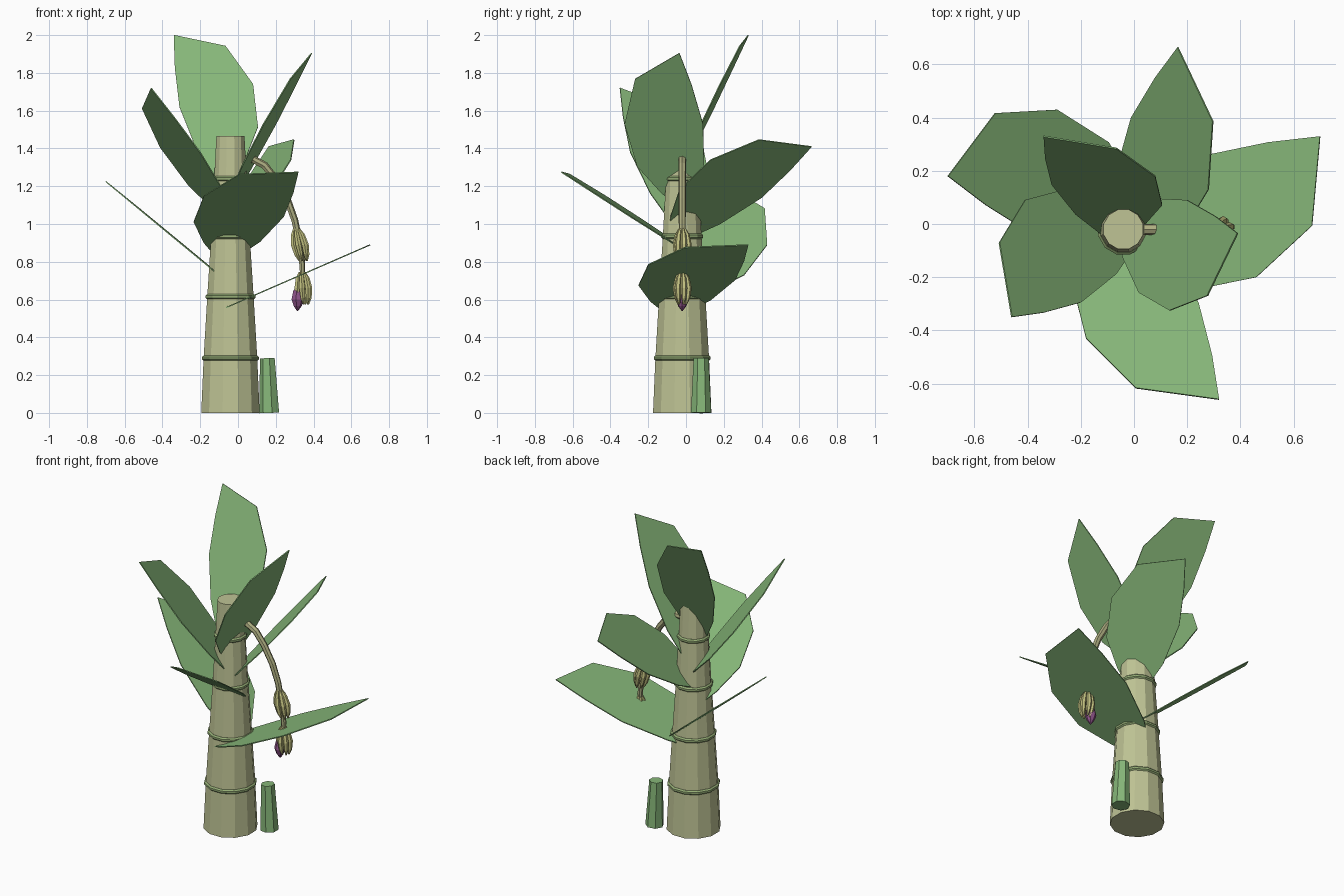
import bpy, bmesh, math
from mathutils import Vector

if "Cube" in bpy.data.objects:
    bpy.data.objects.remove(bpy.data.objects["Cube"])


def material(name, rgb):
    m = bpy.data.materials.new(name)
    m.diffuse_color = (*rgb, 1)
    m.use_nodes = True
    m.node_tree.nodes["Principled BSDF"].inputs["Base Color"].default_value = m.diffuse_color
    return m


BARK = material("bark", (0.52, 0.55, 0.30))
RING = material("ring_green", (0.30, 0.42, 0.18))
LEAF = material("leaf_green", (0.24, 0.47, 0.19))
FRUIT = material("fruit", (0.55, 0.54, 0.22))
STEM = material("stem", (0.42, 0.42, 0.22))
BUD = material("bud_purple", (0.28, 0.09, 0.26))


def finish(name, bm, mat):
    bmesh.ops.recalc_face_normals(bm, faces=bm.faces)
    me = bpy.data.meshes.new(name)
    bm.to_mesh(me)
    bm.free()
    me.materials.append(mat)
    ob = bpy.data.objects.new(name, me)
    bpy.context.collection.objects.link(ob)
    return ob


def add_tube(bm, path, radii, sides):
    """Loft of polygon rings along a path lying near a vertical plane, with closed ends."""
    pts = [Vector(p) for p in path]
    rings = []
    for i, p in enumerate(pts):
        t = (pts[min(i + 1, len(pts) - 1)] - pts[max(i - 1, 0)]).normalized()
        b = Vector((0, 1, 0))
        b = (b - t * b.dot(t)).normalized()
        n = b.cross(t)
        rings.append([bm.verts.new(p + radii[i] * (n * math.cos(a) + b * math.sin(a)))
                      for a in (2 * math.pi * (k + 0.5) / sides for k in range(sides))])
    for r0, r1 in zip(rings, rings[1:]):
        for k in range(sides):
            j = (k + 1) % sides
            bm.faces.new((r0[k], r0[j], r1[j], r1[k]))
    bm.faces.new(rings[0])
    bm.faces.new(rings[-1])


def tube(name, path, radii, sides, mat):
    bm = bmesh.new()
    add_tube(bm, path, radii, sides)
    return finish(name, bm, mat)


# Trunk with tapering sections and node rings
CX, CY = -0.04, -0.02
nodes = [(0, 0.160), (0.29, 0.147), (0.615, 0.127), (0.935, 0.106), (1.24, 0.089), (1.466, 0.077)]
tube("trunk", [(CX, CY, z) for z, r in nodes], [r for z, r in nodes], 12, BARK)
for i, (z, r) in enumerate(nodes[1:-1]):
    tube(f"trunk_ring_{i + 1}", [(CX, CY, z + d) for d in (-0.014, -0.006, 0.006, 0.014)],
         [r, r + 0.009, r + 0.009, r], 12, RING)

# Young shoot beside the trunk
tube("shoot", [(0.168, 0.08, 0), (0.157, 0.08, 0.29)], [0.055, 0.041], 7, LEAF)

# Leaves: one outline, placed by tip, widest right point and left point
OUTLINE = [(0, 0), (0.675, -0.31), (1, 0), (1.02, 0.58), (0.825, 1.15), (0.62, 1.6),
           (0.40, 1.72), (0.18, 1.47), (0, 1), (-0.02, 0.47)]
LEAVES = [
    ((0.70, 0.33, 0.89), (0.46, -0.20, 0.785), (0.275, 0.26, 0.705)),
    ((-0.70, 0.18, 1.225), (-0.29, 0.43, 0.89), (-0.38, -0.04, 0.96)),
    ((0.32, -0.66, 1.275), (-0.18, -0.43, 1.15), (0.243, -0.297, 1.04)),
    ((0.165, 0.665, 1.41), (0.28, 0.13, 1.34), (-0.01, 0.40, 1.14)),
    ((-0.46, -0.35, 1.72), (-0.41, 0.09, 1.405), (-0.20, -0.295, 1.38)),
    ((0.39, -0.035, 1.905), (0.135, -0.325, 1.53), (0.20, 0.09, 1.53)),
    ((-0.34, 0.33, 2.0), (0.08, 0.18, 1.74), (-0.31, 0.15, 1.62)),
]
for i, (tip, right, left) in enumerate(LEAVES):
    t = Vector(tip)
    u, v = Vector(right) - t, Vector(left) - t
    n = u.cross(v).normalized() * 0.003
    bm = bmesh.new()
    pts = [t + u * a + v * b for a, b in OUTLINE]
    top = [bm.verts.new(p + n) for p in pts]
    low = [bm.verts.new(p - n) for p in pts]
    bm.faces.new(top)
    bm.faces.new(low[::-1])
    for k in range(len(pts)):
        j = (k + 1) % len(pts)
        bm.faces.new((top[k], low[k], low[j], top[j]))
    finish(f"leaf_{i + 1}", bm, LEAF)

# Drooping fruit stem
stem = [(0.02, 1.34), (0.08, 1.342), (0.14, 1.31), (0.20, 1.235), (0.26, 1.13), (0.30, 1.02),
        (0.325, 0.90), (0.34, 0.78), (0.342, 0.70), (0.32, 0.64)]
tube("fruit_stem", [(x, CY, z) for x, z in stem],
     [0.021, 0.021, 0.021, 0.02, 0.02, 0.019, 0.018, 0.016, 0.014, 0.010], 7, STEM)

# Two hands of curved fruit around the stem
for h, (hx, hz, lean) in enumerate([(0.31, 0.975, 0.035), (0.34, 0.745, 0.012)]):
    bm = bmesh.new()
    for k in range(6):
        a = 2 * math.pi * k / 6 + 0.3
        path = [(hx + lean * s + o * math.cos(a), CY + o * math.sin(a), hz - 0.17 * s)
                for s, o in ((0, 0.014), (0.2, 0.026), (0.5, 0.034), (0.8, 0.03), (1, 0.022))]
        add_tube(bm, path, [0.006, 0.014, 0.017, 0.013, 0.004], 6)
    finish(f"fruit_hand_{h + 1}", bm, FRUIT)

# Flower bud at the end of the stem
tube("flower_bud", [(0.315, CY, z) for z in (0.67, 0.645, 0.60, 0.565, 0.54)],
     [0.008, 0.025, 0.035, 0.022, 0.003], 7, BUD)
